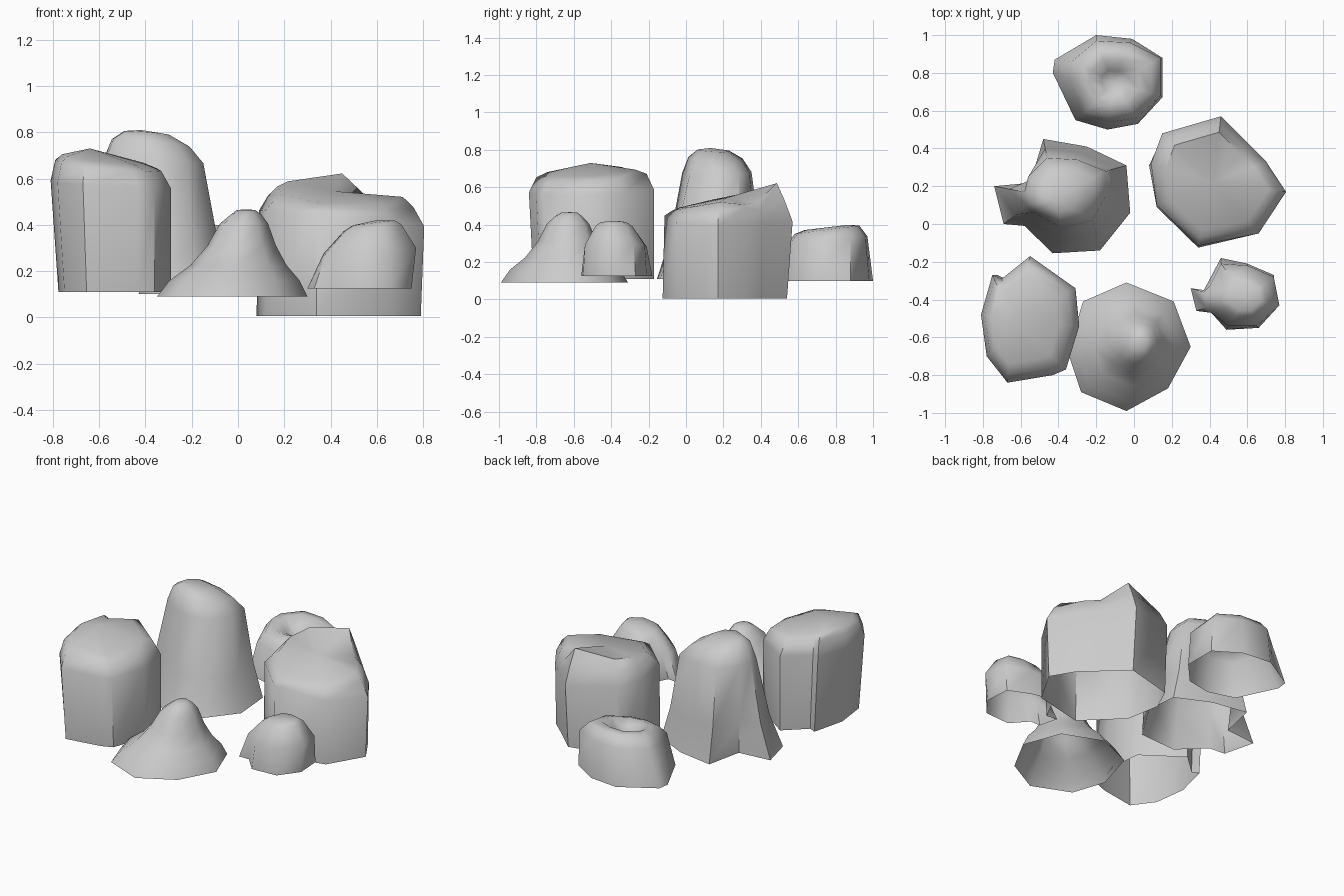
import bpy, math


def rock(name, base, top, apex, levels, dents=None):
    """Open-bottomed loft. t in 0..1 blends base to shoulder, 1..2 shrinks the
    shoulder to the apex. Each level is (t, z, slope_x, slope_y)."""
    n = len(base)
    verts, faces = [], []
    for k, (t, z, gx, gy) in enumerate(levels):
        for i, (b, s) in enumerate(zip(base, top)):
            if t <= 1:
                x, y = (b[j] + (s[j] - b[j]) * t for j in (0, 1))
            else:
                x, y = (s[j] + (apex[j] - s[j]) * (t - 1) for j in (0, 1))
            h = z + gx * (x - apex[0]) + gy * (y - apex[1])
            verts.append((x, y, h + (dents or {}).get((k, i), 0)))
    for k in range(len(levels) - 1):
        for i in range(n):
            j = (i + 1) % n
            # outlines run clockwise, so wind faces to point outward
            faces.append((k * n + j, k * n + i, k * n + n + i, k * n + n + j))
    last = (len(levels) - 1) * n
    verts.append(apex)
    for i in range(n):
        faces.append((last + (i + 1) % n, last + i, len(verts) - 1))
    mesh = bpy.data.meshes.new(name)
    mesh.from_pydata(verts, [], faces)
    ob = bpy.data.objects.new(name, mesh)
    bpy.context.collection.objects.link(ob)
    bpy.ops.object.select_all(action='DESELECT')
    ob.select_set(True)
    bpy.context.view_layer.objects.active = ob
    bpy.ops.object.shade_smooth_by_angle(angle=math.radians(50))
    return ob


# Front-left block with a bevelled, peaked top
outline = [(-.75, -.27), (-.70, -.29), (-.55, -.17), (-.31, -.34), (-.29, -.54),
           (-.36, -.77), (-.43, -.80), (-.67, -.84), (-.78, -.70), (-.81, -.48)]
foot = [(-.55 + (x + .55) * (.87 if x < -.55 else 1), -.5 + (y + .5) * (.93 if y < -.5 else 1))
        for x, y in outline]
rock("front_left_rock", foot, outline, (-.64, -.51, .73),
     [(0, .11, 0, 0), (1, .58, -.06, .03), (1.12, .665, -.1, .05), (1.3, .69, -.12, .05)])

# Tall rock with a flared base and a side foot
rock("tall_rock",
     [(-.48, .45), (-.25, .41), (-.04, .31), (-.02, .06), (-.18, -.14),
      (-.43, -.155), (-.58, -.01), (-.69, 0), (-.74, .20), (-.53, .22)],
     [(-.46, .35), (-.30, .34), (-.15, .28), (-.15, .15), (-.22, .02),
      (-.38, -.02), (-.53, .06), (-.57, .10), (-.58, .17), (-.56, .25)],
     (-.42, .13, .81),
     [(0, .11, 0, 0), (.5, .32, 0, 0), (1, .68, -.05, 0),
      (1.22, .76, -.1, -.05), (1.55, .80, -.08, -.05)])

# Small rock at the front right, the same family of shape
rock("small_rock",
     [(.46, -.18), (.60, -.21), (.74, -.27), (.75, -.43), (.66, -.55),
      (.49, -.56), (.40, -.46), (.33, -.46), (.30, -.34), (.37, -.35)],
     [(.46, -.21), (.60, -.22), (.74, -.28), (.77, -.43), (.65, -.54),
      (.50, -.54), (.41, -.47), (.38, -.44), (.37, -.36), (.40, -.33)],
     (.60, -.39, .42),
     [(0, .125, 0, 0), (1, .29, .06, 0), (1.38, .39, .12, 0), (1.55, .41, .12, 0)])

# Concave cone at the front
rock("cone_rock",
     [(-.04, -.31), (.21, -.41), (.30, -.65), (.18, -.87),
      (-.04, -.99), (-.28, -.89), (-.35, -.68), (-.27, -.41)],
     [(.04, -.555), (.08, -.57), (.10, -.63), (.07, -.69),
      (.03, -.70), (-.02, -.68), (-.03, -.63), (-.01, -.57)],
     (.035, -.62, .467),
     [(0, .09, 0, 0), (.17, .16, 0, 0), (.45, .225, 0, 0), (.68, .31, 0, 0),
      (.85, .405, 0, 0), (1, .445, 0, 0), (1.4, .464, 0, 0)])

# Large right rock with a sloping top and a notch in its edge
rock("large_right_rock",
     [(.46, .54), (.61, .40), (.70, .32), (.79, .17), (.66, -.05),
      (.34, -.125), (.12, .09), (.08, .31), (.15, .46)],
     [(.46, .57), (.61, .42), (.70, .33), (.805, .17), (.66, -.05),
      (.34, -.115), (.12, .10), (.09, .32), (.15, .48)],
     (.42, .22, .545),
     [(0, .005, 0, 0), (1, .43, -.1, -.03), (1.12, .50, -.06, .1), (1.24, .54, -.04, .2)],
     {(3, 1): -.05, (3, 2): -.04, (2, 1): -.03, (3, 0): .03})

# Back rock with a crater in its top
rock("crater_rock",
     [(-.20, 1.0), (-.01, .98), (.15, .88), (.15, .67), (.02, .53),
      (-.14, .50), (-.31, .55), (-.43, .80), (-.42, .87)],
     [(-.20, .97), (-.02, .96), (.14, .88), (.14, .68), (.01, .56),
      (-.13, .54), (-.27, .58), (-.34, .77), (-.33, .86)],
     (-.11, .75, .30),
     [(0, .10, 0, 0), (1, .32, 0, .08), (1.2, .372, 0, .13),
      (1.45, .385, 0, .12), (1.72, .35, 0, .05)])
